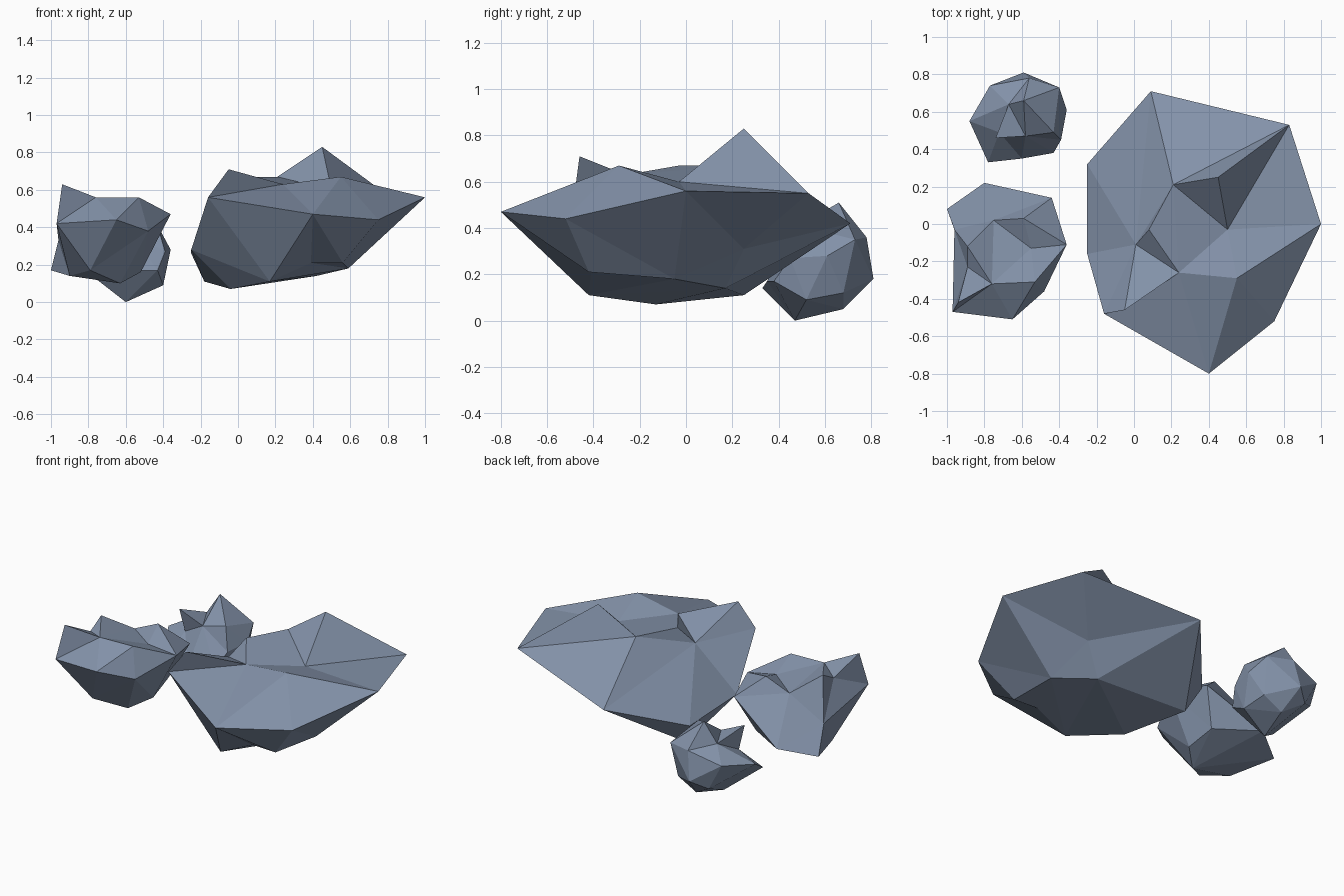
import bpy, bmesh
from mathutils import Vector

stone = bpy.data.materials.new("slate_blue_stone")
stone.diffuse_color = (0.23, 0.29, 0.40, 1)


def turn_edge(bm, a, b):
    """Turn the edge a-b so it joins the two opposite corners, which makes a hollow."""
    for e in bm.edges:
        if set(e.verts) == {a, b}:
            bmesh.utils.edge_rotate(e)
            return


def rock(name, centre, stretch, corners, hollows):
    """Faceted rock: wrap a hull round the corner directions, then pull each corner to its place."""
    c = Vector(centre)
    bm = bmesh.new()
    verts = []
    for p in corners:
        d = Vector(p) - c
        d.z *= stretch
        verts.append(bm.verts.new(d.normalized()))
    bmesh.ops.convex_hull(bm, input=bm.verts[:])
    for v, p in zip(verts, corners):
        v.co = p
    for a, b in hollows:
        turn_edge(bm, verts[a], verts[b])
    bmesh.ops.recalc_face_normals(bm, faces=bm.faces[:])
    mesh = bpy.data.meshes.new(name)
    bm.to_mesh(mesh)
    bm.free()
    mesh.materials.append(stone)
    ob = bpy.data.objects.new(name, mesh)
    bpy.context.collection.objects.link(ob)
    return ob


# Large flat rock: rim, top peaks, underside
rock("large_rock", (0.35, -0.03, 0.38), 1.8, [
    (0.09, 0.71, 0.42), (0.83, 0.53, 0.55), (1.0, 0.0, 0.56), (0.75, -0.52, 0.44),
    (0.40, -0.80, 0.47), (-0.16, -0.48, 0.56), (-0.25, -0.16, 0.28), (-0.25, 0.32, 0.26),
    (-0.05, -0.46, 0.71), (0.01, -0.11, 0.56), (0.08, -0.03, 0.67), (0.24, -0.26, 0.63),
    (0.55, -0.29, 0.67), (0.21, 0.21, 0.67), (0.45, 0.25, 0.83), (0.50, -0.03, 0.60),
    (0.17, -0.42, 0.11), (-0.04, -0.13, 0.07), (-0.18, 0.25, 0.11), (0.56, -0.42, 0.21),
    (0.59, -0.05, 0.18), (0.42, 0.17, 0.14), (0.56, 0.25, 0.31), (0.39, -0.41, 0.21)],
    [(8, 10), (4, 8), (10, 14), (10, 15)])

# Medium rock at the front left
rock("medium_rock", (-0.68, -0.14, 0.35), 1.2, [
    (-1.0, 0.08, 0.17), (-0.80, 0.22, 0.22), (-0.44, 0.14, 0.43), (-0.36, -0.11, 0.47),
    (-0.48, -0.36, 0.38), (-0.65, -0.51, 0.44), (-0.97, -0.47, 0.42), (-0.94, -0.42, 0.63),
    (-0.96, -0.03, 0.33), (-0.75, 0.02, 0.49), (-0.59, 0.03, 0.56), (-0.55, -0.13, 0.50),
    (-0.89, -0.12, 0.59), (-0.76, -0.32, 0.56), (-0.53, -0.31, 0.56), (-0.90, -0.20, 0.14),
    (-0.79, -0.35, 0.17), (-0.63, -0.22, 0.10), (-0.52, -0.12, 0.16), (-0.54, 0.06, 0.21),
    (-0.89, -0.23, 0.53)],
    [(12, 3), (12, 10), (12, 11), (7, 5)])

# Small rock at the back left, touching the ground
rock("small_rock", (-0.58, 0.58, 0.25), 1.0, [
    (-0.88, 0.55, 0.27), (-0.77, 0.74, 0.30), (-0.59, 0.81, 0.18), (-0.40, 0.73, 0.35),
    (-0.36, 0.61, 0.28), (-0.39, 0.45, 0.27), (-0.43, 0.38, 0.17), (-0.60, 0.35, 0.17),
    (-0.78, 0.33, 0.14), (-0.74, 0.46, 0.45), (-0.58, 0.47, 0.38), (-0.43, 0.49, 0.41),
    (-0.59, 0.66, 0.51), (-0.67, 0.64, 0.38), (-0.56, 0.78, 0.36), (-0.60, 0.47, 0.0),
    (-0.40, 0.52, 0.09), (-0.55, 0.68, 0.05), (-0.42, 0.68, 0.12), (-0.72, 0.49, 0.30),
    (-0.68, 0.74, 0.13)],
    [(9, 12), (0, 9)])
